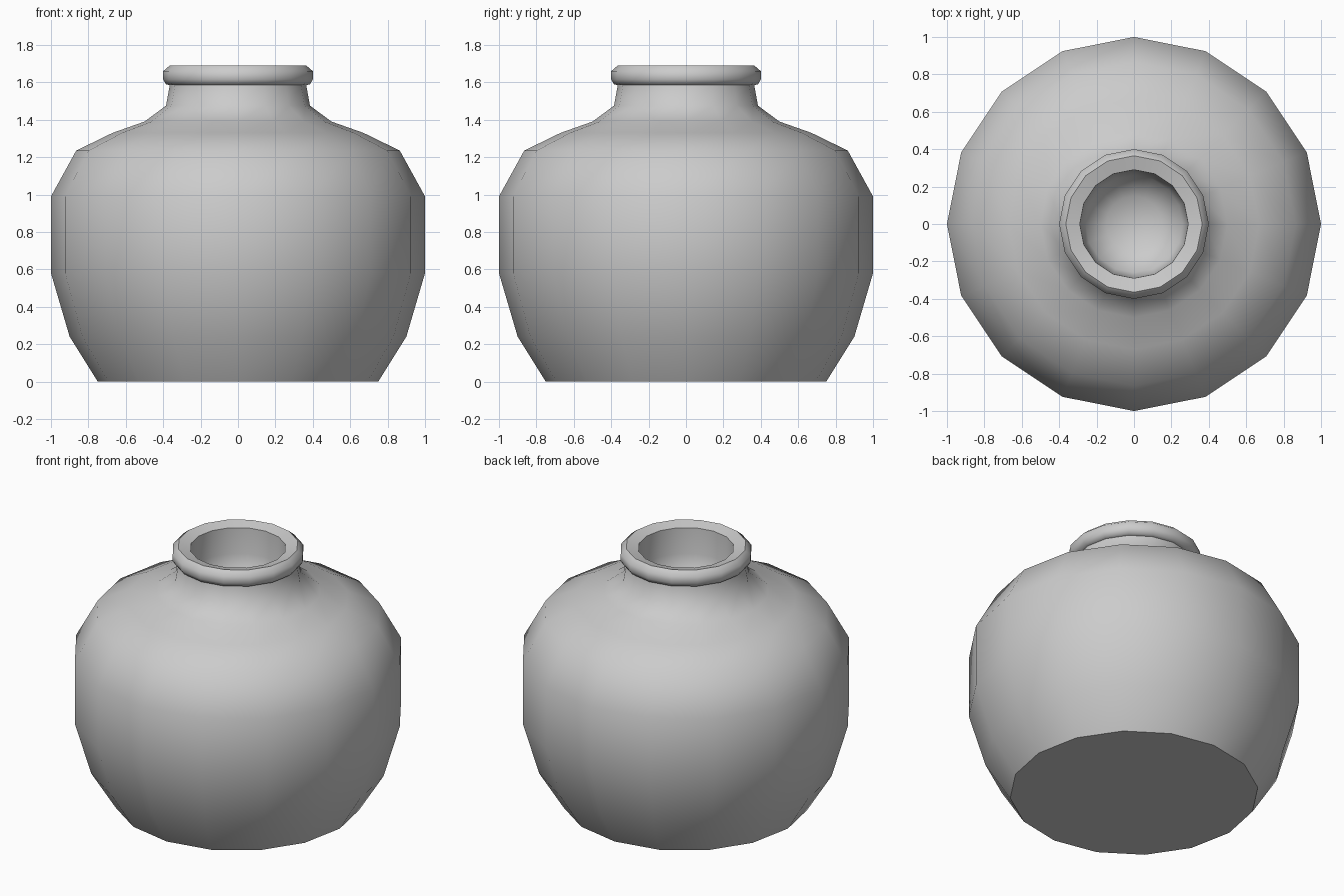
import bpy, bmesh, math

if "Cube" in bpy.data.objects:
    bpy.data.objects.remove(bpy.data.objects["Cube"])

SIDES = 16

# Half cross-section (radius, height): base, belly, shoulder, neck, lip, mouth, inner bowl
PROFILE = [
    (0.75, 0.0), (0.90, 0.24), (1.0, 0.58), (1.0, 0.99), (0.865, 1.235),
    (0.67, 1.33), (0.50, 1.39), (0.385, 1.475), (0.365, 1.585),
    (0.385, 1.59), (0.40, 1.615), (0.40, 1.66), (0.365, 1.69),
    (0.29, 1.67), (0.285, 1.50), (0.26, 1.38), (0.15, 1.30),
]
INNER_BOTTOM = 1.28


def lathe(name, profile, bottom):
    bm = bmesh.new()
    rings = []
    for r, z in profile:
        rings.append([bm.verts.new((r * math.cos(2 * math.pi * i / SIDES),
                                    r * math.sin(2 * math.pi * i / SIDES), z))
                      for i in range(SIDES)])
    for a, b in zip(rings, rings[1:]):
        for i in range(SIDES):
            j = (i + 1) % SIDES
            bm.faces.new((a[i], a[j], b[j], b[i]))
    # Flat base and rounded inner floor
    bm.faces.new(rings[0][::-1])
    centre = bm.verts.new((0, 0, bottom))
    for i in range(SIDES):
        bm.faces.new((rings[-1][i], rings[-1][(i + 1) % SIDES], centre))
    bm.normal_update()
    mesh = bpy.data.meshes.new(name)
    bm.to_mesh(mesh)
    bm.free()
    obj = bpy.data.objects.new(name, mesh)
    bpy.context.collection.objects.link(obj)
    return obj


# Vase body with neck and lip
vase = lathe("vase", PROFILE, INNER_BOTTOM)
bpy.context.view_layer.objects.active = vase
vase.select_set(True)
bpy.ops.object.shade_smooth_by_angle(angle=math.radians(55))
